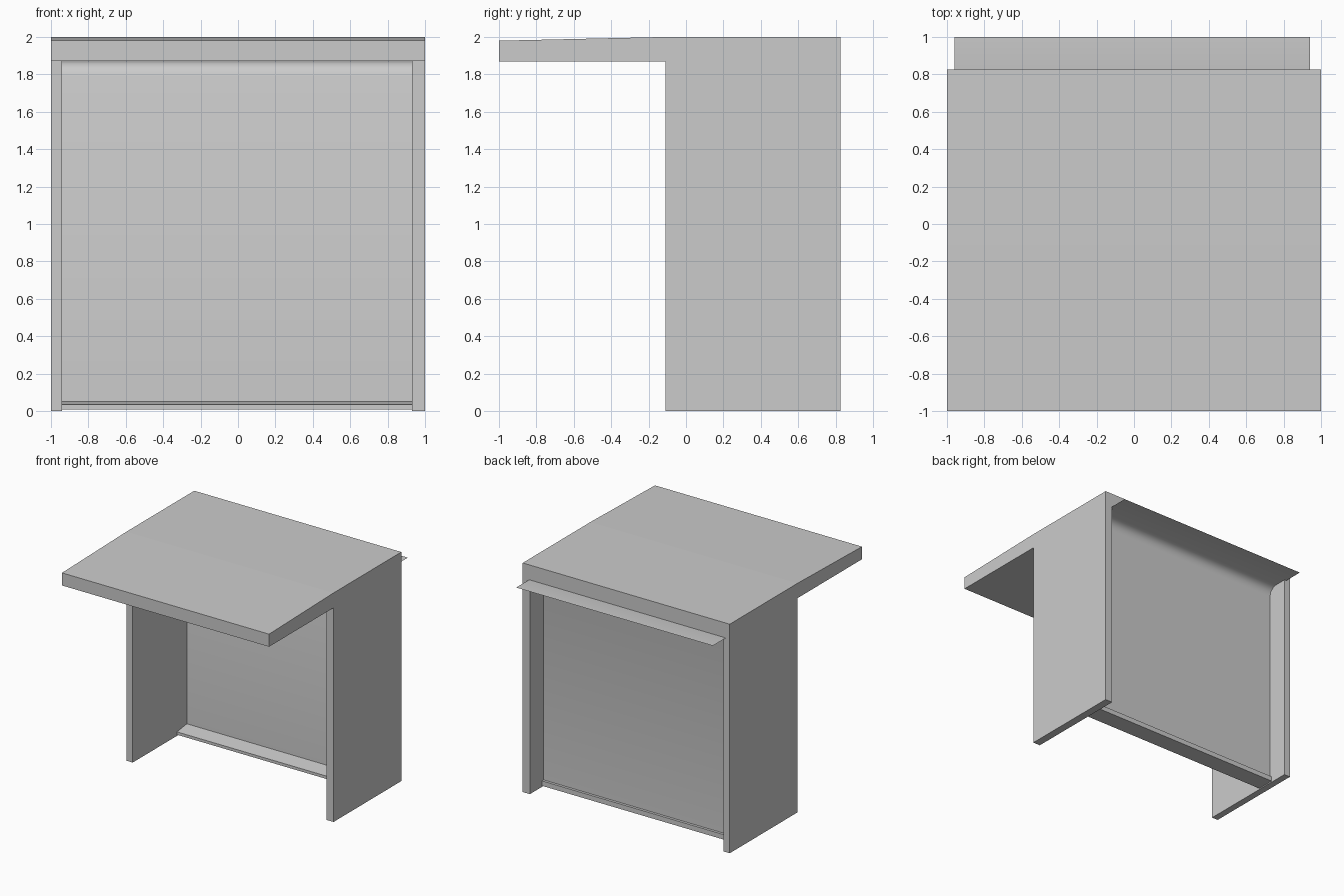
import bpy
import bmesh
import math

if "Cube" in bpy.data.objects:
    bpy.data.objects.remove(bpy.data.objects["Cube"], do_unlink=True)

# One plain grey for every part
GREY = (0.6, 0.6, 0.6, 1.0)
grey = bpy.data.materials.new("plain_grey")
grey.use_nodes = True
grey.diffuse_color = GREY
grey.node_tree.nodes["Principled BSDF"].inputs["Base Color"].default_value = GREY

LEFT_IN, RIGHT_IN = 0.93, -0.94   # inner faces of the side walls
ROOF_UNDER = 1.87


def add_object(name, bm):
    mesh = bpy.data.meshes.new(name)
    bm.to_mesh(mesh)
    bm.free()
    mesh.materials.append(grey)
    obj = bpy.data.objects.new(name, mesh)
    bpy.context.collection.objects.link(obj)
    return obj


def prism(name, profile, x0, x1):
    """Extrude a closed (y, z) profile along x."""
    bm = bmesh.new()
    face = bm.faces.new([bm.verts.new((x0, y, z)) for y, z in profile])
    new = bmesh.ops.extrude_face_region(bm, geom=[face])["geom"]
    verts = [v for v in new if isinstance(v, bmesh.types.BMVert)]
    bmesh.ops.translate(bm, verts=verts, vec=(x1 - x0, 0, 0))
    bmesh.ops.recalc_face_normals(bm, faces=bm.faces)
    return add_object(name, bm)


def sheet(name, path, x0, x1):
    """Sweep an open (y, z) path along x as a thin sheet."""
    bm = bmesh.new()
    rows = [(bm.verts.new((x0, y, z)), bm.verts.new((x1, y, z))) for y, z in path]
    for (a, b), (c, d) in zip(rows, rows[1:]):
        bm.faces.new((a, b, d, c))
    return add_object(name, bm)


# Shell: overhanging roof and both side walls in one piece
shell = prism("roof_and_side_walls",
              [(-1, ROOF_UNDER), (-1, 1.98), (-0.11, 2), (0.825, 2),
               (0.825, 0), (-0.11, 0), (-0.11, ROOF_UNDER)], -1, 1)

# Opening cut right through from front to back
cutter = prism("opening_cutter",
               [(-0.4, -0.2), (-0.4, ROOF_UNDER), (1.2, ROOF_UNDER), (1.2, -0.2)],
               RIGHT_IN, LEFT_IN)
cutter.hide_render = True
cut = shell.modifiers.new("opening", 'BOOLEAN')
cut.operation = 'DIFFERENCE'
cut.solver = 'EXACT'
cut.object = cutter
bpy.context.view_layer.update()
graph = bpy.context.evaluated_depsgraph_get()
cut_mesh = bpy.data.meshes.new_from_object(shell.evaluated_get(graph))
shell.modifiers.clear()
shell.data = cut_mesh
bpy.data.objects.remove(cutter, do_unlink=True)

# Back panel: upright sheet that bends backwards into a flat flap
PANEL_Y, FLAP_Z, BEND, STEPS = 0.637, 1.868, 0.08, 3
path = [(PANEL_Y, 0.03)]
for i in range(STEPS + 1):
    a = math.pi / 2 * i / STEPS
    path.append((PANEL_Y + BEND * (1 - math.cos(a)),
                 FLAP_Z - BEND * (1 - math.sin(a))))
path.append((1.0, FLAP_Z))
panel = sheet("back_panel_with_flap", path, -0.96, 0.94)
panel.data.shade_smooth()

# Sill: low bar with a sloping top at the foot of the panel
prism("sill", [(0.5, 0.01), (0.5, 0.035), (PANEL_Y, 0.053),
               (0.66, 0.053), (0.66, 0.01)], RIGHT_IN, LEFT_IN)
